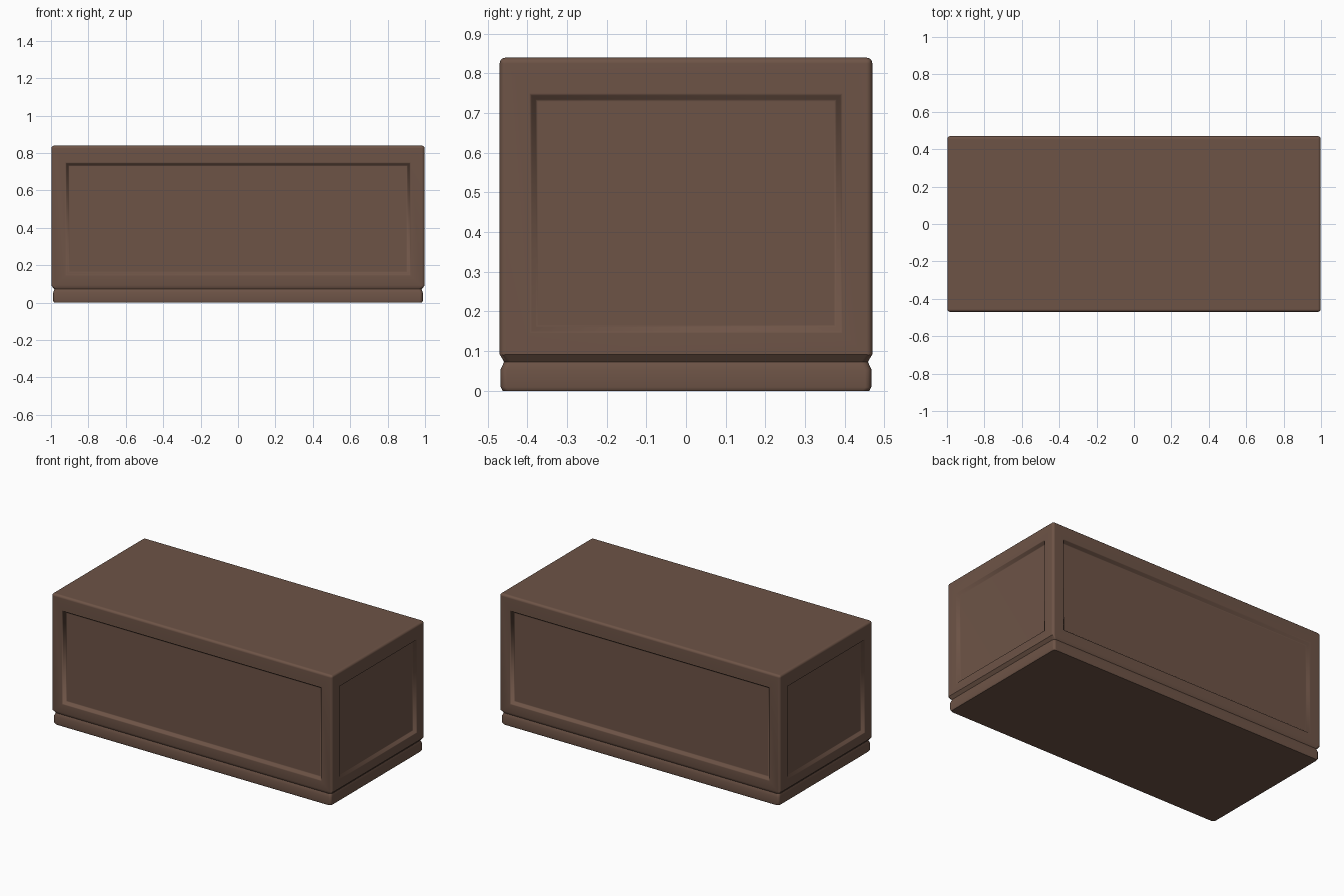
import bpy, bmesh

if "Cube" in bpy.data.objects:
    bpy.data.objects.remove(bpy.data.objects["Cube"])

# Single wood colour
wood = bpy.data.materials.new("dark brown wood")
wood.diffuse_color = (0.155, 0.088, 0.062, 1)
wood.use_nodes = True
wood.node_tree.nodes["Principled BSDF"].inputs["Base Color"].default_value = wood.diffuse_color

bm = bmesh.new()


def ring(hx, hy, z):
    return [bm.verts.new((sx * hx, sy * hy, z))
            for sx, sy in ((-1, -1), (1, -1), (1, 1), (-1, 1))]


# Plinth, shadow groove and body as stacked rectangles
sections = [(0.982, 0.462, 0.0), (0.988, 0.467, 0.008), (0.988, 0.467, 0.055),
            (0.982, 0.458, 0.072), (0.998, 0.470, 0.09), (0.998, 0.470, 0.84)]
rings = [ring(*s) for s in sections]
for low, high in zip(rings, rings[1:]):
    for i in range(4):
        j = (i + 1) % 4
        bm.faces.new((low[i], low[j], high[j], high[i]))
bm.faces.new(rings[0][::-1])
bm.faces.new(rings[-1])
bm.normal_update()

# Rounded corners and top rim
edges = [e for e in bm.edges
         if abs(e.verts[0].co.z - e.verts[1].co.z) > 0.001
         or min(v.co.z for v in e.verts) > 0.8]
bmesh.ops.bevel(bm, geom=edges, offset=0.015, segments=3, profile=0.5,
                affect='EDGES', clamp_overlap=True)
bm.normal_update()

# Sunken panels on the four sides
sides = [f for f in bm.faces if abs(f.normal.z) < 0.1 and f.calc_area() > 0.3]
bmesh.ops.inset_individual(bm, faces=sides, thickness=0.085)
for f in sides:
    for v in f.verts:
        v.co.z = 0.145 if v.co.z < 0.4 else 0.75
# soft S-shaped slope down to the panel
for width, depth in ((0.008, -0.002), (0.014, -0.016), (0.008, -0.002)):
    bm.normal_update()
    bmesh.ops.inset_individual(bm, faces=sides, thickness=width, depth=depth)

bmesh.ops.recalc_face_normals(bm, faces=bm.faces)
mesh = bpy.data.meshes.new("panelled_chest")
bm.to_mesh(mesh)
bm.free()
mesh.materials.append(wood)
chest = bpy.data.objects.new("panelled_chest", mesh)
bpy.context.collection.objects.link(chest)

# Smooth shading, with face weighting to keep the flats flat
bpy.context.view_layer.objects.active = chest
chest.select_set(True)
bpy.ops.object.shade_smooth_by_angle(angle=0.7)
weighted = chest.modifiers.new("weighted normals", 'WEIGHTED_NORMAL')
weighted.keep_sharp = True
